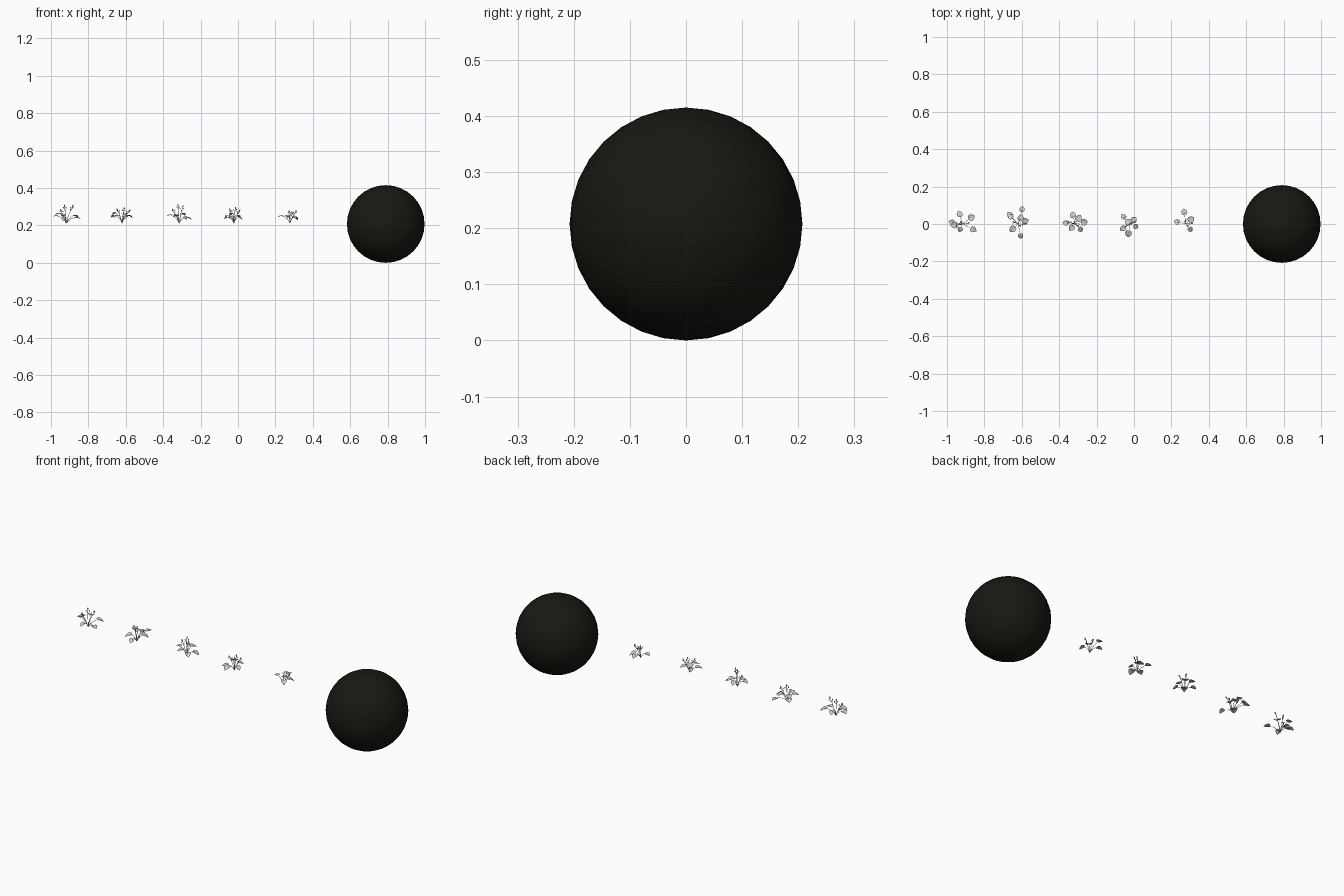
import bpy, bmesh, math
from mathutils import Vector, Matrix

if "Cube" in bpy.data.objects:
    bpy.data.objects.remove(bpy.data.objects["Cube"])

GROUND = 0.212   # height of the plant roots


def add_mesh(name, bm):
    me = bpy.data.meshes.new(name)
    bm.to_mesh(me)
    bm.free()
    for p in me.polygons:
        p.use_smooth = True
    ob = bpy.data.objects.new(name, me)
    bpy.context.collection.objects.link(ob)
    return ob


# dark ball
bpy.ops.mesh.primitive_uv_sphere_add(segments=32, ring_count=16, radius=0.2075,
                                     location=(0.79, 0, 0.2075))
ball = bpy.context.object
ball.name = "dark_ball"
bpy.ops.object.shade_smooth()
mat = bpy.data.materials.new("near_black")
mat.diffuse_color = (0.008, 0.01, 0.006, 1)
mat.use_nodes = True
mat.node_tree.nodes["Principled BSDF"].inputs["Base Color"].default_value = mat.diffuse_color
ball.data.materials.append(mat)


def tube(bm, pts, r, sides=5):
    """Thin tapering stem swept along a list of points."""
    rings = []
    for i, p in enumerate(pts):
        d = pts[min(i + 1, len(pts) - 1)] - pts[max(i - 1, 0)]
        q = d.to_track_quat('Z', 'Y')
        rr = r * (1 - 0.35 * i / len(pts))
        rings.append([bm.verts.new(p + q @ Vector((rr * math.cos(a), rr * math.sin(a), 0)))
                      for a in (2 * math.pi * k / sides for k in range(sides))])
    for a, b in zip(rings, rings[1:]):
        for k in range(sides):
            j = (k + 1) % sides
            bm.faces.new((a[k], a[j], b[j], b[k]))


def arc(a, b, rise):
    """Curved path that climbs first, then leans out to its tip."""
    mid = Vector((a.x + (b.x - a.x) * 0.4, a.y + (b.y - a.y) * 0.4, a.z + (b.z - a.z) * 0.6 + rise))
    return [a * (1 - t) ** 2 + mid * 2 * t * (1 - t) + b * t * t for t in (i / 6 for i in range(7))]


# half outline of a heart-shaped leaf: along, across
HALF = [(-0.72, 0), (-0.98, 0.3), (-0.85, 0.7), (-0.4, 0.9), (0.1, 0.82), (0.6, 0.5), (1.05, 0)]


def leaf(bm, centre, size, yaw, droop):
    """Heart-shaped blade, folded a little along its midrib."""
    m = (Matrix.Translation(centre) @ Matrix.Rotation(yaw, 4, 'Z')
         @ Matrix.Rotation(droop, 4, 'Y') @ Matrix.Scale(size, 4))
    outline = HALF + [(u, -v) for u, v in reversed(HALF[1:-1])]

    def ring(f):
        return [bm.verts.new(m @ Vector((u * f, v * f, 0.22 * abs(v) * f - 0.18 * (u * f) ** 2)))
                for u, v in outline]
    inner, outer = ring(0.55), ring(1)
    c = bm.verts.new(m @ Vector((0, 0, 0)))
    n = len(outline)
    for k in range(n):
        j = (k + 1) % n
        bm.faces.new((c, inner[j], inner[k]))
        bm.faces.new((inner[k], inner[j], outer[j], outer[k]))
    return m @ Vector((-0.4, 0, 0))


def bud(bm, tip, direction, r):
    q = direction.to_track_quat('Z', 'Y').to_matrix().to_4x4()
    bmesh.ops.create_uvsphere(bm, u_segments=8, v_segments=5, radius=r,
                              matrix=Matrix.Translation(tip) @ q @ Matrix.Diagonal((0.8, 0.8, 1.5, 1)))


# root x, then leaf (dx, dy, height), in plan around each root
LEAVES = {
    -0.918: [(-.058, .01, .25), (-.015, .055, .255), (.05, .036, .25), (-.012, -.03, .235),
             (.06, -.03, .24), (-.045, -.006, .262)],
    -0.620: [(.022, .08, .25), (-.045, .05, .25), (.04, .016, .25), (.014, -.065, .245),
             (.015, .035, .262), (-.03, -.028, .25), (-.04, .04, .265)],
    -0.315: [(-.052, .006, .255), (-.012, .05, .255), (.05, .01, .24), (.03, -.03, .24),
             (-.02, -.022, .25), (.02, .032, .262)],
    -0.022: [(-.035, .04, .25), (.022, .024, .25), (-.008, -.053, .245), (.033, -.014, .24),
             (-.038, -.025, .24), (-.01, .012, .262)],
    0.278: [(-.05, .012, .25), (-.01, .066, .25), (.028, .025, .24), (.024, -.03, .245)],
}
# flower stalk tips for each plant
STALKS = {
    -0.918: [(-.01, .012, .305), (.035, .005, .305), (-.03, -.01, .282)],
    -0.620: [(-.025, .012, .285), (.012, -.012, .29), (.04, 0, .28)],
    -0.315: [(-.005, .01, .308), (.02, -.012, .3), (-.035, .012, .285)],
    -0.022: [(.008, .006, .292), (-.022, -.012, .286), (.03, .012, .28)],
    0.278: [(.032, .004, .275), (.01, -.012, .268), (-.004, .02, .275)],
}

for n, x in enumerate(LEAVES, 1):
    root = Vector((x, 0, GROUND))
    blades, stems, buds = bmesh.new(), bmesh.new(), bmesh.new()
    # leaves with their leaf stalks
    for i, (dx, dy, z) in enumerate(LEAVES[x]):
        size = 0.016 + 0.002 * (i % 3)
        join = leaf(blades, Vector((x + dx, dy, z)), size,
                    math.atan2(dy, dx), 0.15 + 0.12 * (i % 4))
        tube(stems, arc(root, join, 0.012), 0.0013)
    # flower stalks with an end bud and two side buds
    for dx, dy, z in STALKS[x]:
        path = arc(root, Vector((x + dx, dy, z)), 0)
        tube(stems, path, 0.0014)
        d = (path[-1] - path[-2]).normalized()
        bud(buds, path[-1], d, 0.0042)
        for s in (-1, 1):
            side = path[-2] + Vector((0.007 * s, 0.005 * s, 0.003))
            tube(stems, [path[-3], side], 0.0009)
            bud(buds, side, d, 0.0028)
    add_mesh(f"plant_{n}_leaves", blades)
    add_mesh(f"plant_{n}_stems", stems)
    add_mesh(f"plant_{n}_buds", buds)
